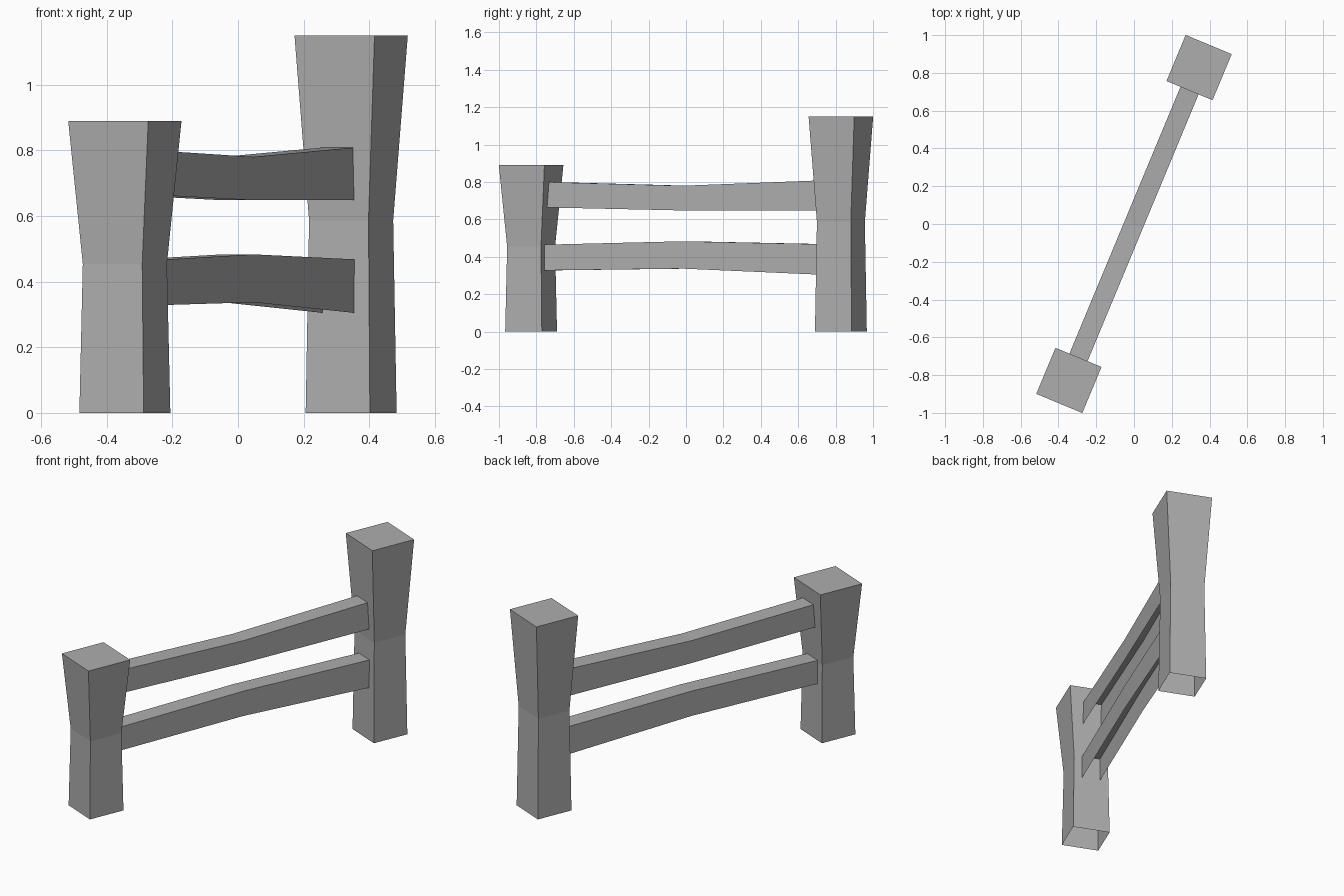
import bpy
import bmesh
from math import radians
from mathutils import Matrix

cube = bpy.data.objects.get("Cube")
if cube:
    bpy.data.objects.remove(cube)

# Plain grey stone
grey = bpy.data.materials.new("plain_grey")
grey.use_nodes = True
colour = (0.42, 0.42, 0.42, 1)
grey.diffuse_color = colour
grey.node_tree.nodes["Principled BSDF"].inputs["Base Color"].default_value = colour

TURN = Matrix.Rotation(radians(-22.6), 4, "Z")  # the fence runs along local y
POST_Y = 0.897
RAIL_END = 0.84


def loft(name, rings, closed, cap_last=False):
    """Join successive point rings with flat quads."""
    bm = bmesh.new()
    loops = [[bm.verts.new(p) for p in ring] for ring in rings]
    count = len(rings[0])
    for a, b in zip(loops, loops[1:]):
        for i in range(count if closed else count - 1):
            j = (i + 1) % count
            bm.faces.new((a[i], a[j], b[j], b[i]))
    if cap_last:
        bm.faces.new(loops[-1])
    bm.transform(TURN)
    mesh = bpy.data.meshes.new(name)
    bm.to_mesh(mesh)
    bm.free()
    mesh.materials.append(grey)
    obj = bpy.data.objects.new(name, mesh)
    bpy.context.collection.objects.link(obj)


def post(name, y, height):
    """Waisted square post, open underneath."""
    rings = []
    for level, half in ((0, 0.106), (0.51, 0.098), (1, 0.132)):
        z = level * height
        rings.append([(-half, y - half, z), (half, y - half, z),
                      (half, y + half, z), (-half, y + half, z)])
    loft(name, rings, closed=True, cap_last=True)


def rail(name, stations, half=0.052):
    """Bent rail with two sides and a top, open underneath."""
    rings = []
    for y, (low, high) in zip((-RAIL_END, 0, RAIL_END), stations):
        rings.append([(-half, y, low), (-half, y, high),
                      (half, y, high), (half, y, low)])
    loft(name, rings[::-1], closed=False)


post("short_post", -POST_Y, 0.89)
post("tall_post", POST_Y, 1.15)
rail("upper_rail", ((0.665, 0.801), (0.648, 0.78), (0.649, 0.81)))
rail("lower_rail", ((0.327, 0.464), (0.337, 0.483), (0.303, 0.467)))
